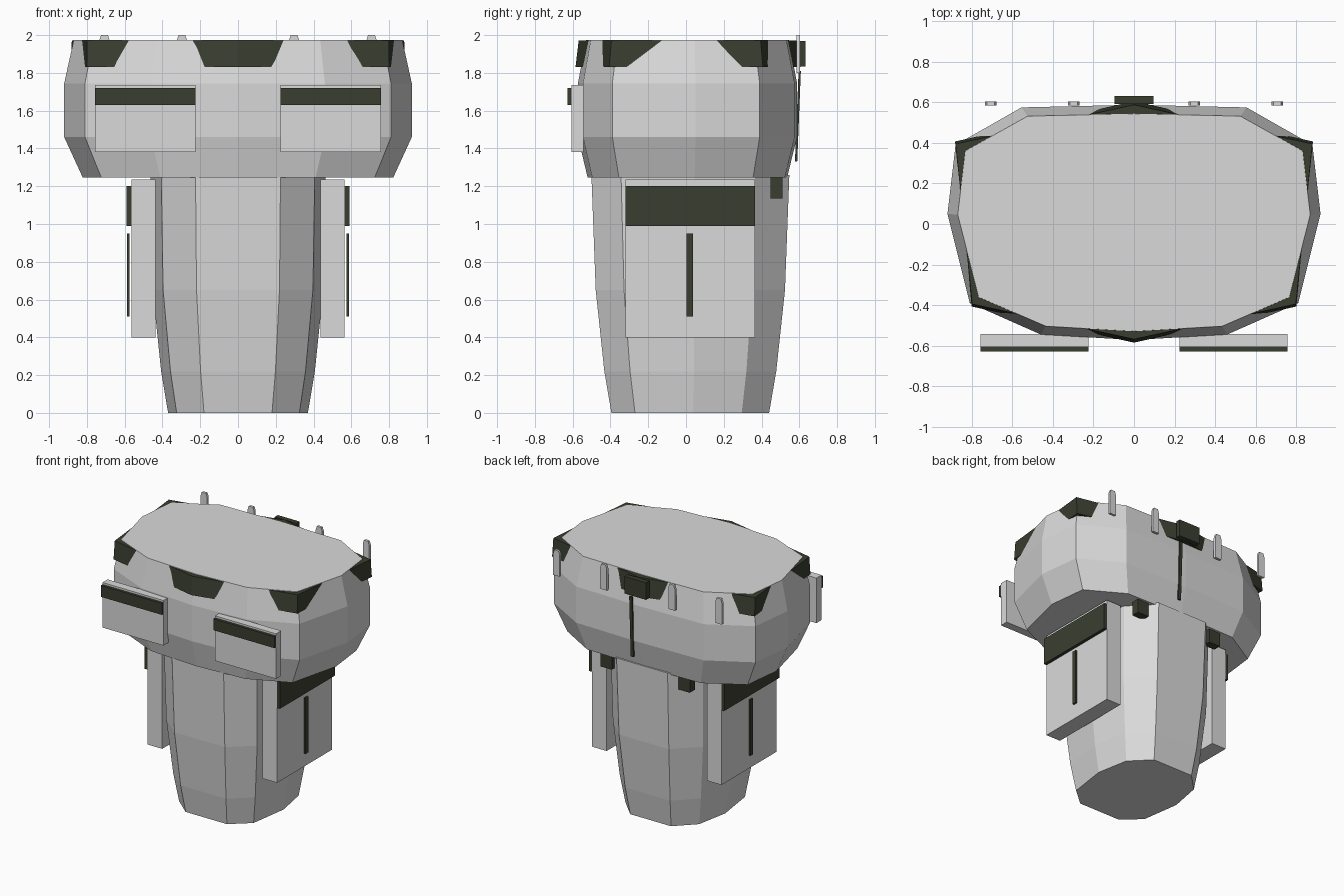
import bpy, bmesh
from mathutils import Matrix

if "Cube" in bpy.data.objects:
    bpy.data.objects.remove(bpy.data.objects["Cube"])


def material(name, rgb):
    m = bpy.data.materials.new(name)
    m.diffuse_color = (*rgb, 1)
    m.use_nodes = True
    m.node_tree.nodes["Principled BSDF"].inputs["Base Color"].default_value = m.diffuse_color
    return m


GREY = material("light_grey", (0.70, 0.70, 0.70))
DARK = material("dark_olive", (0.042, 0.048, 0.029))


def finish(name, bm, mat):
    bmesh.ops.recalc_face_normals(bm, faces=bm.faces)
    mesh = bpy.data.meshes.new(name)
    bm.to_mesh(mesh)
    bm.free()
    mesh.materials.append(mat)
    ob = bpy.data.objects.new(name, mesh)
    bpy.context.collection.objects.link(ob)
    return ob


def loft(name, half, levels, mat, centre_y=0.0):
    """Stack of rings: half outline (x >= 0, front to back) mirrored, scaled per level."""
    ring = half + [(-x, y) for x, y in reversed(half) if x > 0]
    bm = bmesh.new()
    rows = []
    for z, sx, sy in levels:
        rows.append([bm.verts.new((x * sx, centre_y + (y - centre_y) * sy, z)) for x, y in ring])
    n = len(ring)
    for a, b in zip(rows, rows[1:]):
        for i in range(n):
            j = (i + 1) % n
            bm.faces.new((a[i], a[j], b[j], b[i]))
    bm.faces.new(rows[0])
    bm.faces.new(rows[-1])
    return finish(name, bm, mat)


def box(name, x, y, z, mat, top_taper=1.0):
    """Box from min/max ranges; top_taper narrows the upper face in x."""
    bm = bmesh.new()
    bmesh.ops.create_cube(bm, size=1)
    cx = sum(x) / 2
    for v in bm.verts:
        w = (x[1] - x[0]) * (top_taper if v.co.z > 0 else 1)
        v.co = (cx + v.co.x * w, y[0] + (v.co.y + .5) * (y[1] - y[0]), z[0] + (v.co.z + .5) * (z[1] - z[0]))
    return finish(name, bm, mat)


# Tapered ten-sided lower body
loft("lower_body",
     [(.18, -.395), (.325, -.27), (.37, .04), (.322, .295), (.178, .44)],
     [(0, 1, 1), (.22, 1.1, 1.09), (.65, 1.22, 1.2), (1.26, 1.25, 1.255)], GREY, .02)

# Wide faceted upper body
loft("upper_body",
     [(0, -.572), (.46, -.545), (.81, -.39), (.92, .05), (.88, .39), (.555, .575), (0, .588)],
     [(1.245, .893, .91), (1.46, 1, 1), (1.745, 1, 1), (1.975, .945, .925)], GREY)

# Dark six-sided collar whose corners poke through the upper body
loft("corner_collar",
     [(0, -.568), (.798, -.395), (.88, .395), (0, .588)],
     [(1.83, 1.003, 1.03), (1.972, 1, 1)], DARK)

for side, s in (("left", -1), ("right", 1)):
    def span(a, b):
        return tuple(sorted((s * a, s * b)))

    # Side pouch with dark flap and strap
    box(side + "_side_pouch", span(.437, .565), (-.32, .365), (.40, 1.235), GREY)
    box(side + "_side_flap", span(.565, .59), (-.32, .365), (.99, 1.20), DARK)
    box(side + "_side_strap", span(.574, .588), (.003, .037), (.51, .95), DARK)
    # Front pouch with dark flap
    box(side + "_front_pouch", span(.225, .757), (-.607, -.543), (1.38, 1.735), GREY)
    box(side + "_front_flap", span(.225, .757), (-.628, -.607), (1.63, 1.72), DARK)
    # Small dark block behind the column
    box(side + "_rear_block", span(.29, .39), (.447, .51), (1.135, 1.25), DARK)
    # Upright pegs along the back rim
    for place, x in (("inner", .297), ("outer", .707)):
        box(f"{side}_{place}_peg", span(x - .028, x + .028), (.584, .604), (1.80, 1.97), GREY)
        box(f"{side}_{place}_peg_tip", span(x - .028, x + .028), (.584, .604), (1.97, 2.0), GREY, .65)

# Rear box with a slightly tilted hanging strap
box("rear_box", (-.095, .095), (.593, .632), (1.835, 1.97), DARK)
strap = box("rear_strap", (.046, .070), (.596, .608), (1.33, 1.81), DARK)
shear = Matrix.Identity(4)
shear[1][2] = .04
strap.data.transform(Matrix.Translation((0, 0, 1.81)) @ shear @ Matrix.Translation((0, 0, -1.81)))
